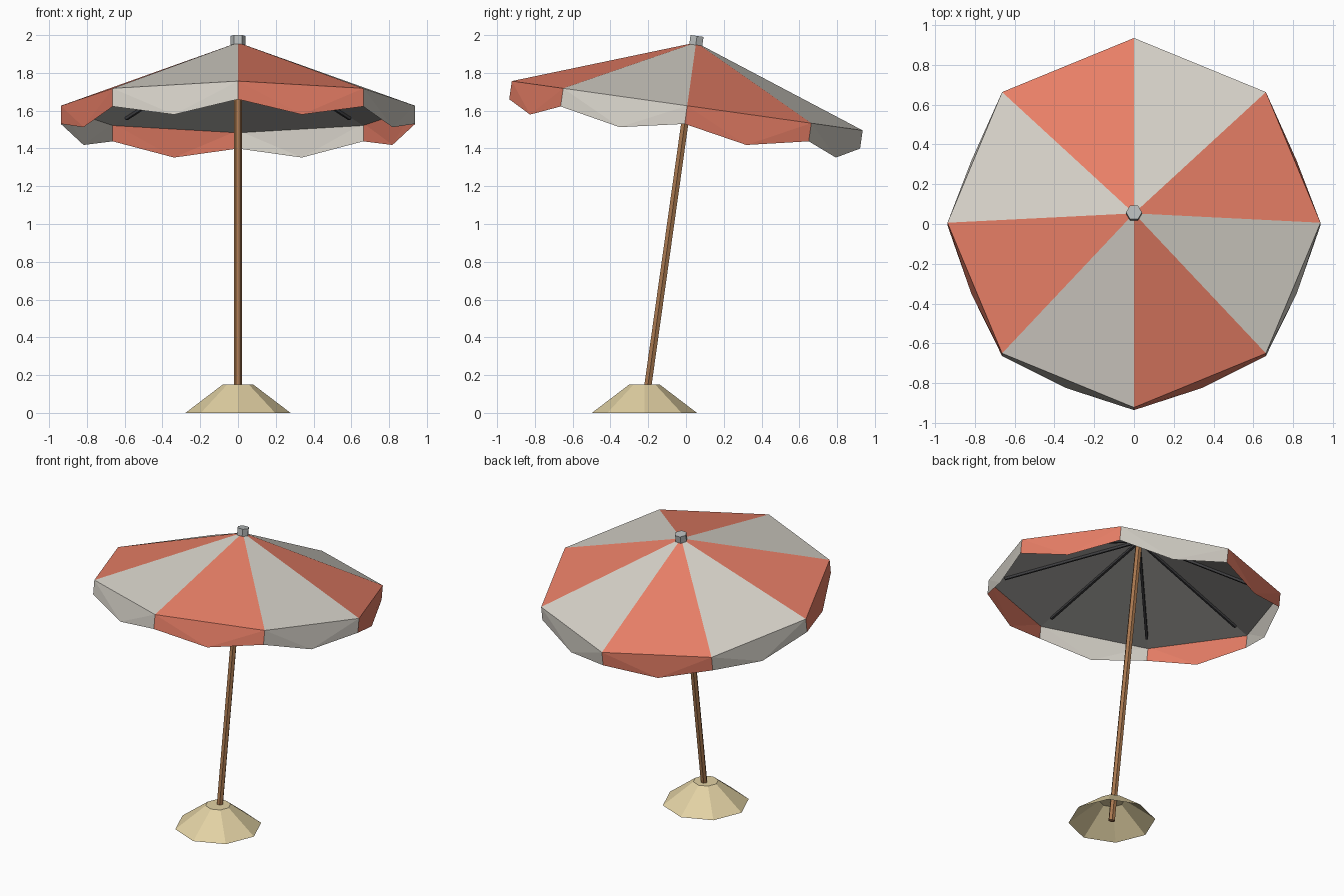
import bpy, bmesh
from math import sin, cos, pi, radians, atan2, hypot
from mathutils import Matrix, Vector

cube = bpy.data.objects.get("Cube")
if cube:
    bpy.data.objects.remove(cube)


def material(name, r, g, b):
    m = bpy.data.materials.new(name)
    m.use_nodes = True
    m.diffuse_color = (r, g, b, 1)
    bsdf = next(n for n in m.node_tree.nodes if n.type == 'BSDF_PRINCIPLED')
    bsdf.inputs["Base Color"].default_value = (r, g, b, 1)
    bsdf.inputs["Roughness"].default_value = 0.8
    return m


CORAL = material("coral fabric", 0.84, 0.22, 0.14)
CREAM = material("cream fabric", 0.67, 0.64, 0.58)
LINING = material("grey lining", 0.40, 0.39, 0.37)
WOOD = material("wood", 0.40, 0.19, 0.08)
SAND = material("sand", 0.76, 0.64, 0.37)
METAL = material("grey cap", 0.48, 0.50, 0.50)
DARK = material("dark ribs", 0.045, 0.045, 0.048)

SIDES = 8
RIM = 0.938          # canopy radius
PEAK = 0.338         # canopy height above its rim
HUB = Vector((0, 0.0065, 1.626))
TILT = Matrix.Translation(HUB) @ Matrix.Rotation(radians(-8), 4, 'X')


def finish(name, bm, mats, matrix):
    bm.transform(matrix)
    mesh = bpy.data.meshes.new(name)
    bm.to_mesh(mesh)
    bm.free()
    for m in mats:
        mesh.materials.append(m)
    obj = bpy.data.objects.new(name, mesh)
    bpy.context.collection.objects.link(obj)
    return obj


def ring(i, radius, z):
    """Point at step i around the canopy; half steps lie between corners."""
    a = 2 * pi * i / SIDES
    return Vector((radius * cos(a), radius * sin(a), z))


def prism(name, sides, r0, r1, z0, z1, mat, matrix, open_bottom=False):
    """Tapered prism with a corner on +x."""
    bm = bmesh.new()
    steps = [2 * pi * i / sides for i in range(sides)]
    low, high = ([bm.verts.new((r * cos(a), r * sin(a), z)) for a in steps]
                 for r, z in ((r0, z0), (r1, z1)))
    for i in range(sides):
        j = (i + 1) % sides
        bm.faces.new((low[i], low[j], high[j], high[i]))
    bm.faces.new(high)
    if not open_bottom:
        bm.faces.new(low[::-1])
    return finish(name, bm, [mat], matrix)


# Sand mound, hollow below, and the tilted pole with its cap
prism("base_mound", 8, 0.278, 0.081, 0, 0.15, SAND,
      Matrix.Translation((0, -0.22, 0)), open_bottom=True)
prism("pole", 6, 0.022, 0.022, -1.639, 0.322, WOOD, TILT)
prism("top_cap", 6, 0.04, 0.04, 0.325, 0.373, METAL, TILT)

# Canopy panels in alternating colours, each with a pointed valance
bm = bmesh.new()
for i in range(SIDES):
    peak = bm.verts.new((0, 0, PEAK))
    a, b = (bm.verts.new(ring(k, RIM, 0)) for k in (i, i + 1))
    a_low, b_low = (bm.verts.new(ring(k, RIM, -0.097)) for k in (i, i + 1))
    tip = bm.verts.new(ring(i + 0.5, 0.885, -0.162))
    for corners in ((peak, a, b), (a, a_low, tip), (a, tip, b), (b, tip, b_low)):
        bm.faces.new(corners).material_index = i % 2
finish("canopy", bm, [CORAL, CREAM], TILT)

# Lining just under the panels, facing down
bm = bmesh.new()
for i in range(SIDES):
    bm.faces.new([bm.verts.new(p) for p in (
        Vector((0, 0, PEAK - 0.013)), ring(i + 1, RIM - 0.002, -0.013),
        ring(i, RIM - 0.002, -0.013))])
finish("canopy_lining", bm, [LINING], TILT)

# Ribs along the seams, hugging the lining
slope = atan2(PEAK, RIM)
length = 0.87 * hypot(PEAK, RIM)
for i in range(SIDES):
    bm = bmesh.new()
    bmesh.ops.create_cube(bm, size=1)
    bm.transform(Matrix.Translation((length / 2 + 0.03, 0, -0.021))
                 @ Matrix.Diagonal((length, 0.016, 0.016, 1)))
    place = (Matrix.Rotation(2 * pi * i / SIDES, 4, 'Z')
             @ Matrix.Translation((0, 0, PEAK))
             @ Matrix.Rotation(slope, 4, 'Y'))
    finish(f"rib_{i + 1}", bm, [DARK], TILT @ place)
